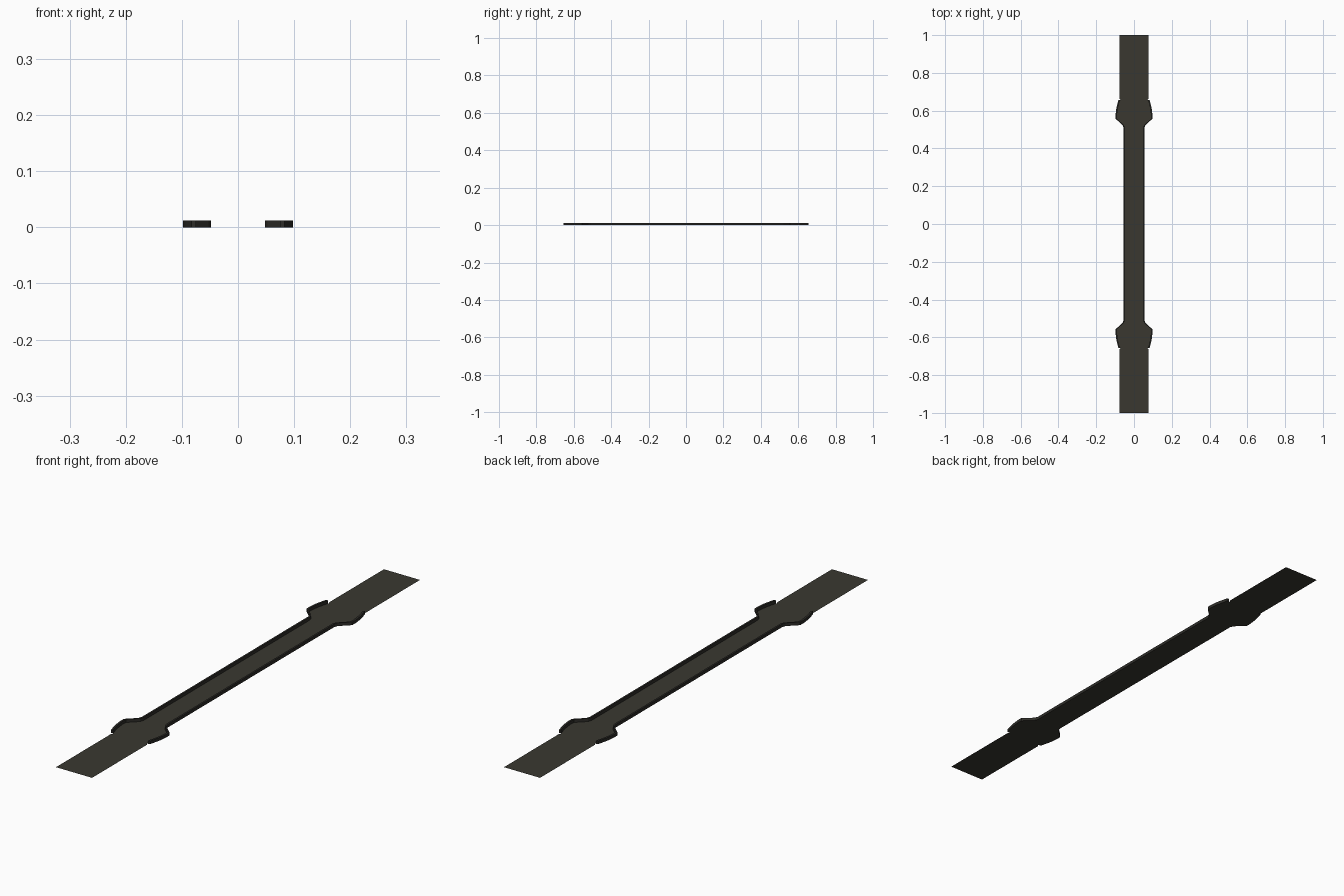
import bpy, bmesh

if "Cube" in bpy.data.objects:
    bpy.data.objects.remove(bpy.data.objects["Cube"])

H = 0.012   # kerb height
# outline of one quarter: (outer x, inner x, y)
PTS = [(0.055, 0.048, 0.0), (0.055, 0.048, 0.508), (0.06, 0.053, 0.522),
       (0.097, 0.089, 0.557), (0.098, 0.09, 0.575), (0.094, 0.086, 0.61),
       (0.083, 0.075, 0.656)]


def material(name, rgb):
    m = bpy.data.materials.new(name)
    m.diffuse_color = (*rgb, 1)
    m.use_nodes = True
    m.node_tree.nodes["Principled BSDF"].inputs["Base Color"].default_value = m.diffuse_color
    return m


road = material("dark asphalt", (0.041, 0.039, 0.030))
kerb = material("dark kerb", (0.026, 0.025, 0.021))


def make(name, bm, mat):
    me = bpy.data.meshes.new(name)
    bm.normal_update()
    bm.to_mesh(me)
    bm.free()
    me.materials.append(mat)
    ob = bpy.data.objects.new(name, me)
    bpy.context.collection.objects.link(ob)


full = [(o, i, -y) for o, i, y in reversed(PTS[1:])] + PTS

# flat road surface, a single sheet with wide ends
edge = [(0.077, -1), (0.077, -0.665), (0.071, -0.657)] + [(o, y) for o, i, y in full] \
    + [(0.071, 0.657), (0.077, 0.665), (0.077, 1)]
bm = bmesh.new()
rows = [(bm.verts.new((-x, y, 0)), bm.verts.new((x, y, 0))) for x, y in edge]
for a, b in zip(rows, rows[1:]):
    bm.faces.new((a[0], a[1], b[1], b[0]))
make("road_surface", bm, road)

# raised kerbs along both sides
for side, name in ((1, "right_kerb"), (-1, "left_kerb")):
    bm = bmesh.new()
    rings = [[bm.verts.new((side * x, y, z)) for x, z in ((o, 0), (o, H), (i, H), (i, 0))]
             for o, i, y in full]
    for a, b in zip(rings, rings[1:]):
        for k in range(3):
            bm.faces.new((a[k], b[k], b[k + 1], a[k + 1]))
    bm.faces.new(rings[0])
    bm.faces.new(rings[-1])
    bmesh.ops.recalc_face_normals(bm, faces=bm.faces)
    # open shell: make the kerb top point up
    bm.normal_update()
    if max(bm.faces, key=lambda f: f.calc_center_median().z).normal.z < 0:
        bmesh.ops.reverse_faces(bm, faces=bm.faces)
    make(name, bm, kerb)
